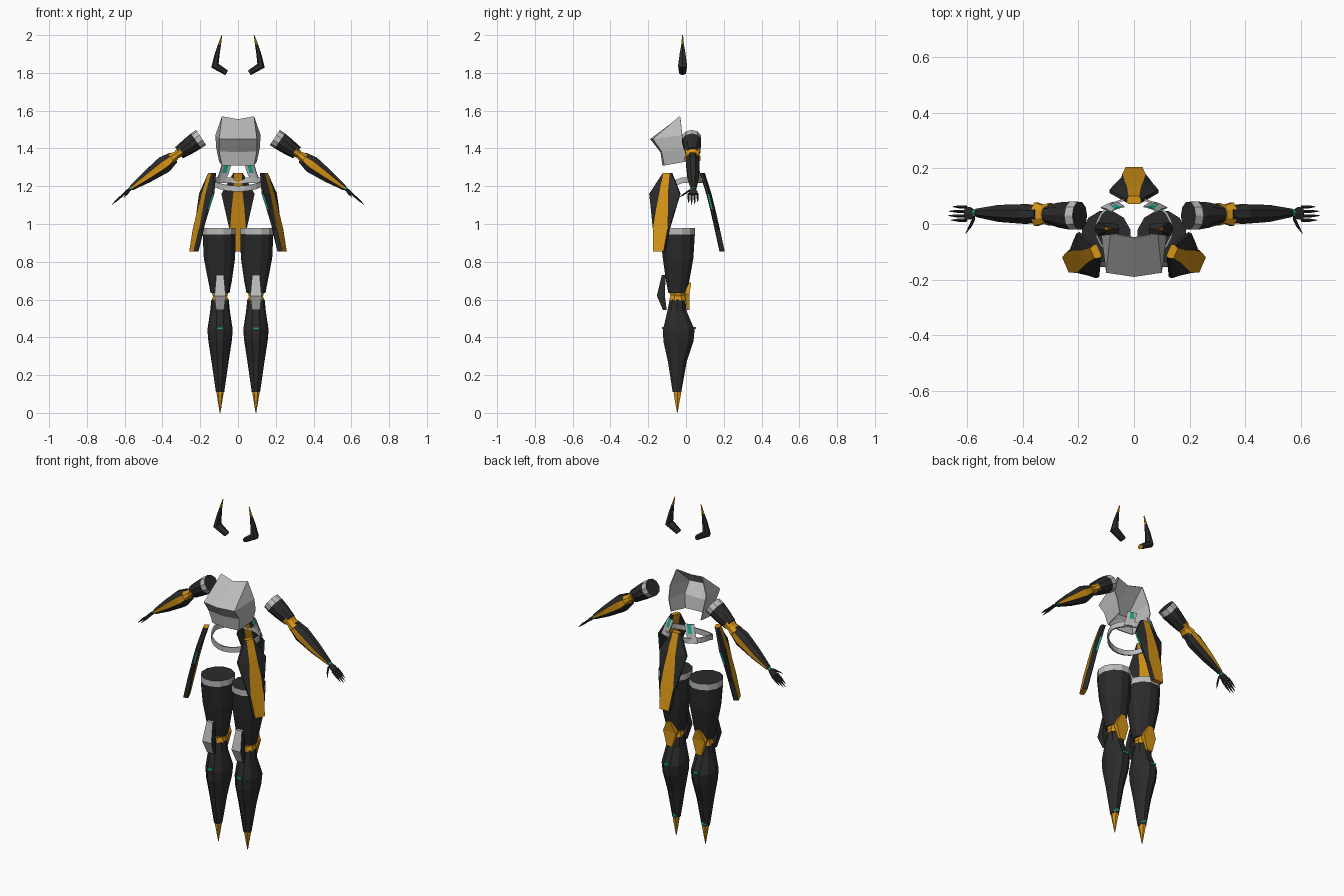
import bpy, bmesh, math
from mathutils import Vector

cube = bpy.data.objects.get("Cube")
if cube:
    bpy.data.objects.remove(cube, do_unlink=True)

# Materials
DARK, GREY, AMBER, TEAL = range(4)


def material(name, rgb):
    m = bpy.data.materials.new(name)
    m.use_nodes = True
    m.diffuse_color = (*rgb, 1)
    m.node_tree.nodes["Principled BSDF"].inputs["Base Color"].default_value = (*rgb, 1)
    return m


MATS = [material("charcoal", (.024, .024, .024)), material("light_grey", (.5, .5, .5)),
        material("amber", (.66, .29, .008)), material("teal", (.01, .4, .27))]


def finish(name, bm, mirror=True, thickness=0):
    bmesh.ops.recalc_face_normals(bm, faces=bm.faces)
    mesh = bpy.data.meshes.new(name)
    bm.to_mesh(mesh)
    bm.free()
    for m in MATS:
        mesh.materials.append(m)
    ob = bpy.data.objects.new(name, mesh)
    bpy.context.collection.objects.link(ob)
    if mirror:
        ob.modifiers.new("Mirror", 'MIRROR')
    if thickness:
        ob.modifiers.new("Solidify", 'SOLIDIFY').thickness = thickness
    return ob


def tube(name, rings, sides=8, rule=lambda seg, n: DARK, cap=DARK):
    """Loft through rings (x, y, z, radius along y, radius across);
    rule gives the colour from segment number and side direction."""
    bm = bmesh.new()
    pts = [Vector(r[:3]) for r in rings]
    loops = []
    for i, r in enumerate(rings):
        d = pts[min(i + 1, len(pts) - 1)] - pts[max(i - 1, 0)]
        d.y = 0
        u = Vector((0, 1, 0))
        v = u.cross(d).normalized()
        angles = [(k + .5) * math.tau / sides for k in range(sides)]
        loops.append([bm.verts.new(pts[i] + u * r[3] * math.cos(a) + v * r[4] * math.sin(a))
                      for a in angles])
    for s, (a, b) in enumerate(zip(loops, loops[1:])):
        for k in range(sides):
            j = (k + 1) % sides
            f = bm.faces.new((a[k], a[j], b[j], b[k]))
            f.material_index = rule(s, math.cos((k + 1) * math.tau / sides))
    for loop in (loops[0], loops[-1]):
        bm.faces.new(loop).material_index = cap
    return finish(name, bm)


def sheet(name, rows, rule=lambda r, c: GREY, mirror=True, thickness=.005):
    """Thin plate through a grid of points."""
    bm = bmesh.new()
    grid = [[bm.verts.new(p) for p in row] for row in rows]
    for r in range(len(grid) - 1):
        for c in range(len(grid[0]) - 1):
            f = bm.faces.new((grid[r][c], grid[r][c + 1], grid[r + 1][c + 1], grid[r + 1][c]))
            f.material_index = rule(r, c)
    return finish(name, bm, mirror, thickness)


def skirt_panel(name, base, out, mirror):
    """Kite plate with an amber spine, dark wings and a teal edge light."""
    bm = bmesh.new()
    base, n = Vector(base), Vector(out).normalized()
    t = Vector((-n.y, n.x, 0))
    rows = []
    # height, outward shift, spine half width, wing half width
    for z, s, strip, wing in ((1.27, 0, .02, .025), (1.16, .035, .025, .088),
                              (1.08, .055, .034, .07), (.97, .08, .042, .045),
                              (.855, .105, .03, .033)):
        outline = ((-wing, -.012), (-strip, 0), (strip, 0), (wing, -.012),
                   (wing, -.024), (strip, -.028), (-strip, -.028), (-wing, -.024))
        rows.append([bm.verts.new(base + t * w + n * (s + o) + Vector((0, 0, z)))
                     for w, o in outline])
    for r, (a, b) in enumerate(zip(rows, rows[1:])):
        for k in range(8):
            j = (k + 1) % 8
            f = bm.faces.new((a[k], a[j], b[j], b[k]))
            f.material_index = AMBER if k in (1, 5) else TEAL if k in (3, 7) and r == 1 else DARK
    for row in (rows[0], rows[-1]):
        bm.faces.new(row).material_index = AMBER
    return finish(name, bm, mirror)


# Head horns
tube("horns", [(.06, -.018, 1.80, .02, .014), (.122, -.018, 1.838, .027, .022),
               (.11, -.018, 1.9, .018, .013), (.098, -.018, 1.95, .008, .008),
               (.085, -.018, 2.0, .003, .002)], 6,
     lambda s, n: AMBER if s == 3 else DARK, AMBER)

# Chest shell, open at the back
sheet("chest_shell", [
    [(0, -.05, 1.555), (.085, -.035, 1.57), (.087, -.03, 1.565)],
    [(0, -.19, 1.45), (.1, -.175, 1.45), (.12, -.02, 1.47)],
    [(0, -.135, 1.38), (.1, -.13, 1.385), (.115, 0, 1.40)],
    [(0, -.125, 1.31), (.085, -.115, 1.31), (.1, 0, 1.33)]])

# Slanted waist braces with a teal inlay
sheet("waist_braces", [
    [(.035, .065, 1.32), (.05, .062, 1.32), (.07, .055, 1.32), (.085, .045, 1.32)],
    [(.05, .075, 1.27), (.062, .072, 1.27), (.085, .065, 1.27), (.1, .055, 1.27)],
    [(.075, .08, 1.22), (.09, .075, 1.22), (.105, .068, 1.22), (.12, .06, 1.22)]],
    lambda r, c: TEAL if c == 1 and r == 0 else GREY)

# Hip belt, dipping at the front
belt = [[], []]
for k in range(25):
    a = k * math.tau / 24
    z = 1.232 - .045 * max(0, -math.sin(a))
    for row, h in zip(belt, (.015, -.015)):
        row.append((.14 * math.cos(a), -.02 + .115 * math.sin(a), z + h))
sheet("hip_belt", belt, mirror=False, thickness=.008)

# Skirt panels
skirt_panel("side_skirt_panels", (.15, -.105, 0), (.92, -.4, 0), True)
skirt_panel("back_skirt_panel", (0, .1, 0), (0, 1, 0), False)

# Arms
tube("upper_arms", [(.195, .03, 1.458, .052, .048), (.222, .03, 1.44, .053, .048),
                    (.26, .032, 1.413, .048, .044), (.312, .034, 1.377, .034, .036)], 10,
     lambda s, n: GREY if s == 0 else DARK)
tube("elbows", [(.3, .035, 1.385, .044, .03), (.325, .035, 1.366, .036, .022),
                (.352, .035, 1.346, .046, .03)], 8, lambda s, n: AMBER, AMBER)
tube("forearms", [(.34, .035, 1.353, .032, .034), (.39, .036, 1.315, .038, .05),
                  (.48, .038, 1.25, .033, .035), (.565, .04, 1.19, .016, .015)], 8,
     lambda s, n: AMBER if abs(n) > .9 else DARK)
tube("wrists", [(.563, .04, 1.191, .013, .01), (.575, .04, 1.183, .013, .01)], 6,
     lambda s, n: TEAL, TEAL)
tube("palms", [(.573, .038, 1.184, .014, .008), (.59, .038, 1.17, .026, .009),
               (.606, .038, 1.157, .024, .007)], 6)
for i, (y, reach) in enumerate(((.014, .85), (.03, 1), (.046, .95), (.062, .75))):
    tube(f"finger_{i + 1}", [(.602, y, 1.16, .006, .006),
                             (.602 + .035 * reach, y, 1.16 - .03 * reach, .006, .006),
                             (.602 + .066 * reach, y, 1.16 - .058 * reach, .001, .001)], 5)
tube("thumbs", [(.575, .02, 1.18, .006, .007), (.588, -.008, 1.16, .008, .006),
                (.605, -.035, 1.14, .001, .001)], 5)

# Legs
tube("thighs", [(.1, -.045, .98, .095, .09), (.1, -.045, .945, .095, .09),
                (.098, -.042, .82, .084, .086), (.095, -.044, .7, .064, .065),
                (.095, -.045, .635, .05, .052)], 12,
     lambda s, n: GREY if s == 0 else DARK)
tube("knee_joints", [(.095, -.043, .645, .05, .05), (.095, -.043, .62, .043, .04),
                     (.095, -.043, .595, .05, .048)], 8, lambda s, n: AMBER, AMBER)
tube("calves", [(.095, -.045, .6, .044, .046), (.095, -.048, .54, .053, .052),
                (.095, -.038, .44, .088, .067), (.095, -.04, .38, .084, .062),
                (.095, -.046, .27, .052, .045), (.095, -.048, .11, .024, .022)], 10)
tube("knee_caps", [(.095, -.118, .73, .014, .028), (.095, -.133, .62, .03, .042),
                   (.095, -.112, .545, .014, .03)], 4,
     lambda s, n: GREY if n < -.9 else DARK, GREY)
tube("knee_back_guards", [(.095, .018, .69, .014, .02), (.095, .006, .63, .018, .058),
                          (.095, .012, .545, .01, .024)], 4, lambda s, n: AMBER, AMBER)

# Small calf lights, front and back
for side, y in (("front", -.121), ("back", .046)):
    tube(f"calf_lights_{side}", [(.095, y, .456, .008, .02), (.095, y, .444, .008, .02)], 4,
         lambda s, n: TEAL, TEAL)

# Spike feet with a teal ankle light at the back
tube("ankle_lights", [(.095, -.042, .15, .023, .02), (.095, -.042, .118, .023, .02)], 8,
     lambda s, n: TEAL if n > .5 else DARK)
tube("spike_feet", [(.095, -.044, .13, .023, .019), (.095, -.046, .1, .022, .018),
                    (.095, -.046, 0, .002, .002)], 6, lambda s, n: AMBER, AMBER)
